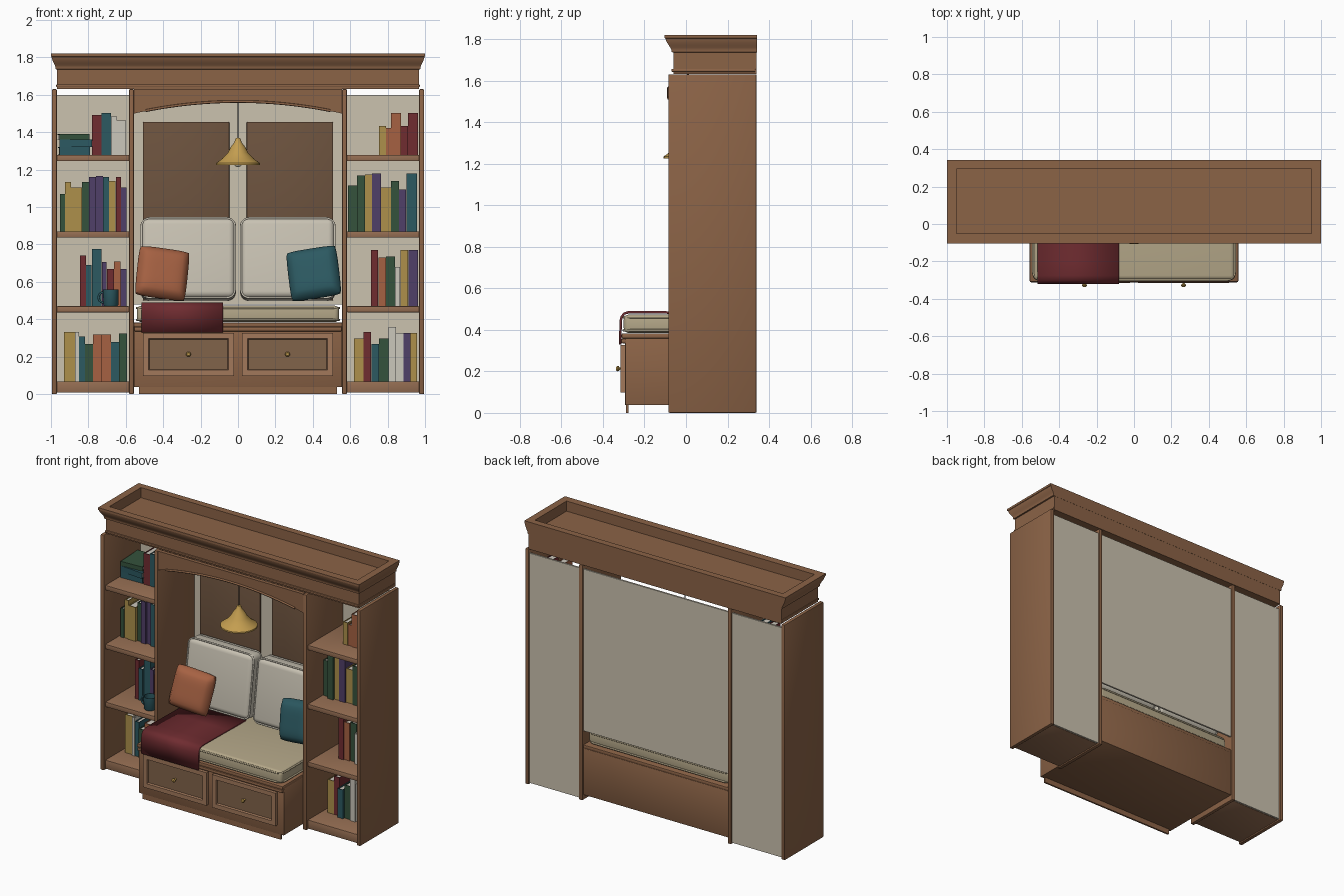
import bpy, bmesh, math, random
from mathutils import Matrix, Euler

if "Cube" in bpy.data.objects:
    bpy.data.objects.remove(bpy.data.objects["Cube"])
random.seed(3)

COL = dict(wood=(.26, .125, .062), shelf=(.30, .155, .085), drawer=(.36, .19, .105), recess=(.22, .125, .068),
           panel=(.15, .085, .048), cream=(.60, .54, .43), seat=(.46, .39, .25), cushion=(.58, .54, .45),
           red=(.16, .025, .03), teal=(.025, .10, .12), orange=(.38, .12, .055), gold=(.55, .34, .08),
           green=(.035, .085, .045), purple=(.08, .05, .14), yellow=(.42, .28, .07), white=(.6, .57, .5),
           cord=(.03, .03, .03), bulb=(.9, .85, .65))
MATS = {}
for k, c in COL.items():
    MATS[k] = bpy.data.materials.new(k)
    MATS[k].diffuse_color = (*c, 1)


def finish(name, bm, *mats):
    bmesh.ops.recalc_face_normals(bm, faces=bm.faces)
    me = bpy.data.meshes.new(name)
    bm.to_mesh(me)
    bm.free()
    ob = bpy.data.objects.new(name, me)
    bpy.context.collection.objects.link(ob)
    for m in mats:
        me.materials.append(MATS[m])
    return ob


def add_box(bm, x0, x1, y0, y1, z0, z1, mi=0):
    m = Matrix.Translation(((x0 + x1) / 2, (y0 + y1) / 2, (z0 + z1) / 2)) @ Matrix.Diagonal((x1 - x0, y1 - y0, z1 - z0, 1))
    vs = bmesh.ops.create_cube(bm, size=1, matrix=m)['verts']
    for f in {f for v in vs for f in v.link_faces}:
        f.material_index = mi


def box(name, x0, x1, y0, y1, z0, z1, mat, bevel=0, seg=2):
    bm = bmesh.new()
    add_box(bm, x0, x1, y0, y1, z0, z1)
    if bevel:
        bmesh.ops.bevel(bm, geom=bm.edges[:], offset=bevel, segments=seg, profile=.5, affect='EDGES')
    return finish(name, bm, mat)


def lathe(name, prof, mat, loc=(0, 0, 0), rot=(0, 0, 0), n=32):
    bm = bmesh.new()
    vs = [bm.verts.new((r, 0, z)) for r, z in prof]
    es = [bm.edges.new(p) for p in zip(vs, vs[1:])]
    bmesh.ops.spin(bm, geom=vs + es, cent=(0, 0, 0), axis=(0, 0, 1), angle=2 * math.pi, steps=n)
    bmesh.ops.remove_doubles(bm, verts=bm.verts, dist=1e-5)
    ob = finish(name, bm, mat)
    ob.location, ob.rotation_euler = loc, rot
    return ob


def tube(name, pts, r, mat, cyclic=False):
    cu = bpy.data.curves.new(name, 'CURVE')
    cu.dimensions, cu.bevel_depth, cu.bevel_resolution, cu.use_fill_caps = '3D', r, 2, True
    sp = cu.splines.new('POLY')
    sp.points.add(len(pts) - 1)
    for p, q in zip(sp.points, pts):
        p.co = (*q, 1)
    sp.use_cyclic_u = cyclic
    cu.materials.append(MATS[mat])
    ob = bpy.data.objects.new(name, cu)
    bpy.context.collection.objects.link(ob)
    return ob


def box_cushion(name, w, d, h, mat, loc, rot=(0, 0, 0)):
    # boxed cushion lying flat, with piping round the top and bottom
    parts = [box(name, -w / 2, w / 2, -d / 2, d / 2, -h / 2, h / 2, mat, h * .28, 5)]
    r = .045
    for i, z in enumerate((-h * .36, h * .36)):
        pts = []
        for q, (sx, sy) in enumerate(((1, 1), (-1, 1), (-1, -1), (1, -1))):
            for k in range(6):
                a = math.pi / 2 * (q + k / 5)
                pts.append((sx * (w / 2 - r) + r * math.cos(a), sy * (d / 2 - r) + r * math.sin(a), z))
        parts.append(tube(f"{name}_piping_{i}", pts, .006, mat, True))
    for p in parts:
        p.location, p.rotation_euler = loc, rot


def throw_pillow(name, s, t, mat, loc, rot):
    bm = bmesh.new()
    bmesh.ops.create_cube(bm, size=2)
    bmesh.ops.subdivide_edges(bm, edges=bm.edges[:], cuts=13, use_grid_fill=True)
    for v in bm.verts:
        u, y, w = v.co
        puff = .3 + .7 * math.sqrt(max(0, (1 - u ** 4) * (1 - w ** 4)))
        k = 1 - .05 * (u * w) ** 4 - .03 * y * y
        v.co = (u * k * s / 2, y * puff * t / 2, w * k * s / 2)
    ob = finish(name, bm, mat)
    ob.location, ob.rotation_euler = loc, [math.radians(a) for a in rot]


# bookcase sides, backs and shelves
for s, side in ((-1, 'left'), (1, 'right')):
    for nm, a, b in (('outer', .968, .995), ('inner', .556, .583)):
        x0, x1 = sorted((s * a, s * b))
        box(f"{side}_{nm}_side", x0, x1, -.085, .34, 0, 1.63, 'wood', .006)
    x0, x1 = sorted((s * .583, s * .968))
    box(f"{side}_bookcase_back", x0, x1, .318, .33, .01, 1.6, 'cream')
    box(f"{side}_bottom_shelf", x0, x1, -.07, .318, .008, .068, 'shelf', .003)
    for i, z in enumerate((.47, .87, 1.278)):
        box(f"{side}_shelf_{i}", x0, x1, -.07, .318, z - .033, z, 'shelf', .003)
    # alcove wall panel
    x0, x1 = sorted((s * .046, s * .509))
    box(f"{side}_wall_panel", x0, x1, .305, .32, .5, 1.455, 'panel', .005)
box("alcove_back", -.556, .556, .318, .33, .48, 1.6, 'cream')

# frieze and crown with a hollow top
box("frieze", -.968, .968, -.06, .34, 1.632, 1.748, 'wood')
box("frieze_bead", -.972, .972, -.07, .335, 1.642, 1.656, 'wood', .004)
bm = bmesh.new()
rings = []
for o, z in ((0, 1.735), (.25, 1.738), (.25, 1.75), (.35, 1.758), (.5, 1.768), (.72, 1.782), (.85, 1.795), (.9, 1.803), (1, 1.805), (1, 1.82)):
    rings.append((.968 + .032 * o, -.06 - .043 * o, .341, z))
rings += [(.95, -.05, .295, 1.82), (.95, -.05, .295, 1.75)]
loops = [[bm.verts.new(p) for p in ((-x, a, z), (x, a, z), (x, b, z), (-x, b, z))] for x, a, b, z in rings]
for A, B in zip(loops, loops[1:]):
    for i in range(4):
        bm.faces.new((A[i], A[(i + 1) % 4], B[(i + 1) % 4], B[i]))
bm.faces.new(loops[-1])
bm.faces.new(loops[0])
finish("crown", bm, 'wood')

# arched valance with trim
arch = lambda x: 1.5 + .062 * (1 - (x / .556) ** 2)
N = 28
xs = [-.556 + 1.112 * i / N for i in range(N + 1)]
bm = bmesh.new()
low = [bm.verts.new((x, -.083, arch(x))) for x in xs]
top = [bm.verts.new((x, -.083, 1.63)) for x in xs]
fs = [bm.faces.new((low[i], low[i + 1], top[i + 1], top[i])) for i in range(N)]
ext = bmesh.ops.extrude_face_region(bm, geom=fs)['geom']
bmesh.ops.translate(bm, vec=(0, .025, 0), verts=[g for g in ext if isinstance(g, bmesh.types.BMVert)])
finish("arched_valance", bm, 'wood')
tube("arch_trim", [(x * .89, -.084, arch(x * .89) + .002) for x in xs], .007, 'wood')

# bench
box("bench_box", -.556, .556, -.293, .33, .037, .36, 'wood', .003)
box("bench_top", -.558, .558, -.31, .33, .358, .383, 'wood', .006)
box("bench_bead", -.556, .556, -.312, -.28, .335, .357, 'wood', .007)
box("toe_board", -.53, .53, -.288, -.276, 0, .037, 'wood')
for s, side in ((-1, 'left'), (1, 'right')):
    x0, x1 = sorted((s * .022, s * .508))
    bm = bmesh.new()
    add_box(bm, x0, x1, -.315, -.293, .098, .326)
    f = min(bm.faces, key=lambda f: f.calc_center_median().y)
    bmesh.ops.inset_region(bm, faces=[f], thickness=.042)
    bmesh.ops.inset_region(bm, faces=[f], thickness=.006)
    bmesh.ops.translate(bm, verts=f.verts, vec=(0, .013, 0))
    f.material_index = 1
    finish(f"{side}_drawer", bm, 'drawer', 'recess')
    lathe(f"{side}_knob", ((0, 0), (.006, 0), (.005, .018), (.012, .024), (.013, .03), (.008, .036), (0, .037)),
          'gold', (s * .265, -.3, .213), (math.pi / 2, 0, 0), 20)

# seat cushion, back cushions and throw pillows
box_cushion("seat_cushion", 1.08, .60, .088, 'seat', (0, .0, .429))
for s, side in ((-1, 'left'), (1, 'right')):
    box_cushion(f"{side}_back_cushion", .50, .43, .12, 'cushion', (s * .266, .215, .722), (math.radians(82), 0, 0))
throw_pillow("orange_pillow", .275, .12, 'orange', (-.405, .08, .645), (-14, 8, 8))
throw_pillow("teal_pillow", .275, .12, 'teal', (.405, .08, .645), (-14, -9, -8))

# folded blanket over the seat edge
bm = bmesh.new()
prof = [(.2, .476), (0, .482), (-.2, .485), (-.275, .485), (-.298, .478), (-.31, .462), (-.315, .44), (-.316, .33)]
A, B = [[bm.verts.new((x, y, z)) for y, z in prof] for x in (-.517, -.08)]
for i in range(len(prof) - 1):
    bm.faces.new((A[i], A[i + 1], B[i + 1], B[i]))
ob = finish("blanket", bm, 'red')
md = ob.modifiers.new("thick", 'SOLIDIFY')
md.thickness, md.offset = .012, 0

# pendant lamp
lathe("lamp_shade", ((0, 1.37), (.012, 1.368), (.02, 1.345), (.036, 1.325), (.055, 1.29), (.085, 1.258), (.117, 1.235),
                     (.118, 1.226), (.112, 1.228), (.08, 1.254), (.05, 1.285), (.03, 1.32), (0, 1.33)), 'gold', (0, .01, 0))
lathe("lamp_bulb", [(.024 * math.sin(a * math.pi / 8), 1.238 + .024 * math.cos(a * math.pi / 8)) for a in range(9)], 'bulb', (0, .01, 0), n=16)
lathe("lamp_socket", ((0, 1.25), (.012, 1.25), (.012, 1.33), (0, 1.33)), 'gold', (0, .01, 0), n=16)
tube("lamp_cord", [(0, .01, 1.365), (0, .01, 1.635)], .004, 'cord')


# books: start x, shelf z, then colour initial, width and height in hundredths
def book(name, w, h, d, mat):
    bm = bmesh.new()
    t = .004
    add_box(bm, 0, w, 0, t, 0, h)
    add_box(bm, 0, t, t, d, 0, h)
    add_box(bm, w - t, w, t, d, 0, h)
    add_box(bm, t, w - t, t, d - .005, .004, h - .006, 1)
    return finish(name, bm, mat, 'white')


KEY = {k[0]: k for k in ('red', 'teal', 'orange', 'green', 'purple', 'yellow', 'white')}
ROWS = [
    (-.93, .068, "y5.9x26.5 w2.1x26.5 t3.2x24 g4.3x20 o4.8x25 o4.8x25 t4.3x21 g4.3x25.5"),
    (.62, .068, "y5.1x23 r4.2x26.5 t4.2x20 g5x23 w4x29 w4x26 p3.7x26 y3.7x26"),
    (-.845, .47, "r3.2x27 t3.2x22 t5.3x30.5 p2.7x23.5 r3.9x20 o3.5x24 p3.2x20"),
    (.711, .47, "r3.9x30 o4.2x26 g4.8x26.5 w2.8x21 y4.3x30 p5.2x30"),
    (-.952, .87, "g2.8x20 y3.2x26.5 y5.9x23.5 g3.7x26.5 p3.7x29 p3.7x29.5 t3.2x29 y3.7x27 r2.8x29 p2.9x23.5"),
    (.588, .87, "g4.8x24.5 g4.3x30 y3.8x30.5 p4.8x31 y5.3x23.5 g4.3x27 p3.9x22.5 t5.8x31"),
    (-.78, 1.278, "r5x21.5 t5.1x22.5 w3.2x20.5 w5x18.5"),
    (.754, 1.278, "y3.7x15.5 o2.8x14.5 o5.3x22.5 r3.8x15.5 r5.3x22.5"),
]
for r, (x, z, row) in enumerate(ROWS):
    for i, b in enumerate(row.split()):
        w, h = (float(v) / 100 for v in b[1:].split('x'))
        d = random.uniform(.19, .22)
        ob = book(f"book_{r}_{i}", w - .001, h, d, KEY[b[0]])
        ob.location = (x, .29 - d, z)
        x += w

# stacked books lying flat
for i, (w, h, a, m) in enumerate(((.042, .165, 2, 'teal'), (.04, .175, -5, 'teal'), (.03, .16, 3, 'green'))):
    ob = book(f"stacked_book_{i}", w, h, .2, m)
    ob.rotation_euler = Euler((0, math.pi / 2, math.radians(a)))
    ob.location = (-.955, .08, 1.278 + (.042, .082, .112)[i])

# mug
lathe("mug", ((0, 0), (.035, 0), (.04, .008), (.041, .088), (.037, .088), (.035, .012), (0, .012)), 'teal', (-.68, .01, .47), n=24)
tube("mug_handle", [(-.716 - .03 * math.sin(a * math.pi / 10), .01, .517 + .028 * math.cos(a * math.pi / 10)) for a in range(11)], .006, 'teal')

# smooth shading with sharp edges kept
bpy.ops.object.select_all(action='DESELECT')
for ob in bpy.context.scene.objects:
    if ob.type == 'MESH':
        ob.select_set(True)
        bpy.context.view_layer.objects.active = ob
bpy.ops.object.shade_smooth_by_angle(angle=math.radians(35))

for m in bpy.data.materials:
    if m.users and not m.is_grease_pencil:
        m.use_nodes = True
        m.node_tree.nodes["Principled BSDF"].inputs["Base Color"].default_value = m.diffuse_color
